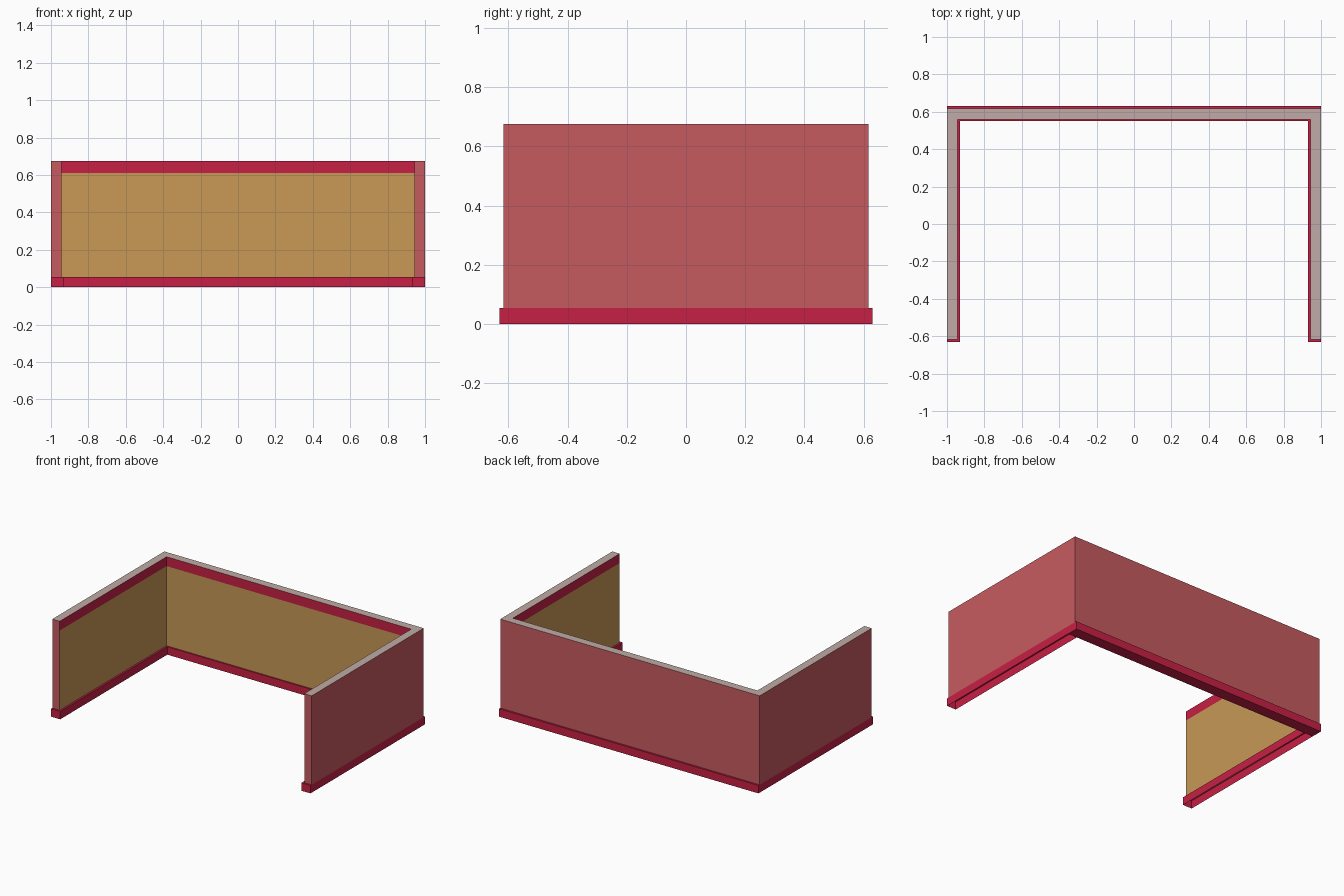
import bpy, bmesh

if "Cube" in bpy.data.objects:
    bpy.data.objects.remove(bpy.data.objects["Cube"])


def material(name, rgb):
    m = bpy.data.materials.new(name)
    m.diffuse_color = (*rgb, 1.0)
    m.use_nodes = True
    m.node_tree.nodes["Principled BSDF"].inputs["Base Color"].default_value = m.diffuse_color
    return m


OUTER = material("dusty_red_outside", (0.565, 0.105, 0.117))
INNER = material("tan_inside", (0.578, 0.314, 0.093))
TRIM = material("crimson_trim", (0.565, 0.0144, 0.058))
CAP = material("pale_taupe_top", (0.53, 0.41, 0.385))

BASE_H, BAND_Z, TOP = 0.055, 0.61, 0.675
WX, WY, IX, IY = 1.0, 0.617, 0.943, 0.56


def finish(bm, name, mats):
    mesh = bpy.data.meshes.new(name)
    bm.to_mesh(mesh)
    bm.free()
    for m in mats:
        mesh.materials.append(m)
    obj = bpy.data.objects.new(name, mesh)
    bpy.context.collection.objects.link(obj)
    return obj


# U-shaped wall: extruded plan, with a trim band cut into the inside faces
plan = [(-WX, -WY), (-IX, -WY), (-IX, IY), (IX, IY),
        (IX, -WY), (WX, -WY), (WX, WY), (-WX, WY)]
bm = bmesh.new()
bottom = bm.faces.new([bm.verts.new((x, y, BASE_H)) for x, y in plan])
ext = bmesh.ops.extrude_face_region(bm, geom=[bottom])
top_verts = [g for g in ext["geom"] if isinstance(g, bmesh.types.BMVert)]
bmesh.ops.translate(bm, verts=top_verts, vec=(0, 0, TOP - BASE_H))
bmesh.ops.recalc_face_normals(bm, faces=bm.faces[:])
bm.normal_update()
inside = [f for f in bm.faces
          if abs(f.normal.z) < 0.5
          and all(abs(v.co.x) < IX + 0.001 and v.co.y < IY + 0.001 for v in f.verts)]
geom = set(inside)
for f in inside:
    geom.update(f.edges)
    geom.update(f.verts)
bmesh.ops.bisect_plane(bm, geom=list(geom), plane_co=(0, 0, BAND_Z), plane_no=(0, 0, 1))
bm.normal_update()
for f in bm.faces:
    if f.normal.z > 0.5:
        f.material_index = 3
    elif abs(f.normal.z) < 0.5 and all(
            abs(v.co.x) < IX + 0.001 and v.co.y < IY + 0.001 for v in f.verts):
        f.material_index = 2 if f.calc_center_median().z > BAND_Z else 1
finish(bm, "wall", [OUTER, INNER, TRIM, CAP])


# Base boards: back one is closed, side ones are open underneath
def board(name, x0, x1, y0, y1, open_below=False):
    bm = bmesh.new()
    bmesh.ops.create_cube(bm, size=1)
    for v in bm.verts:
        v.co.x = x1 if v.co.x > 0 else x0
        v.co.y = y1 if v.co.y > 0 else y0
        v.co.z = BASE_H if v.co.z > 0 else 0
    bm.normal_update()
    if open_below:
        low = [f for f in bm.faces if f.normal.z < -0.5]
        bmesh.ops.delete(bm, geom=low, context="FACES_ONLY")
    return finish(bm, name, [TRIM])


board("back_base_board", -1, 1, 0.55, 0.63)
board("left_base_board", -1, -0.93, -0.63, 0.55, True)
board("right_base_board", 0.93, 1, -0.63, 0.55, True)
